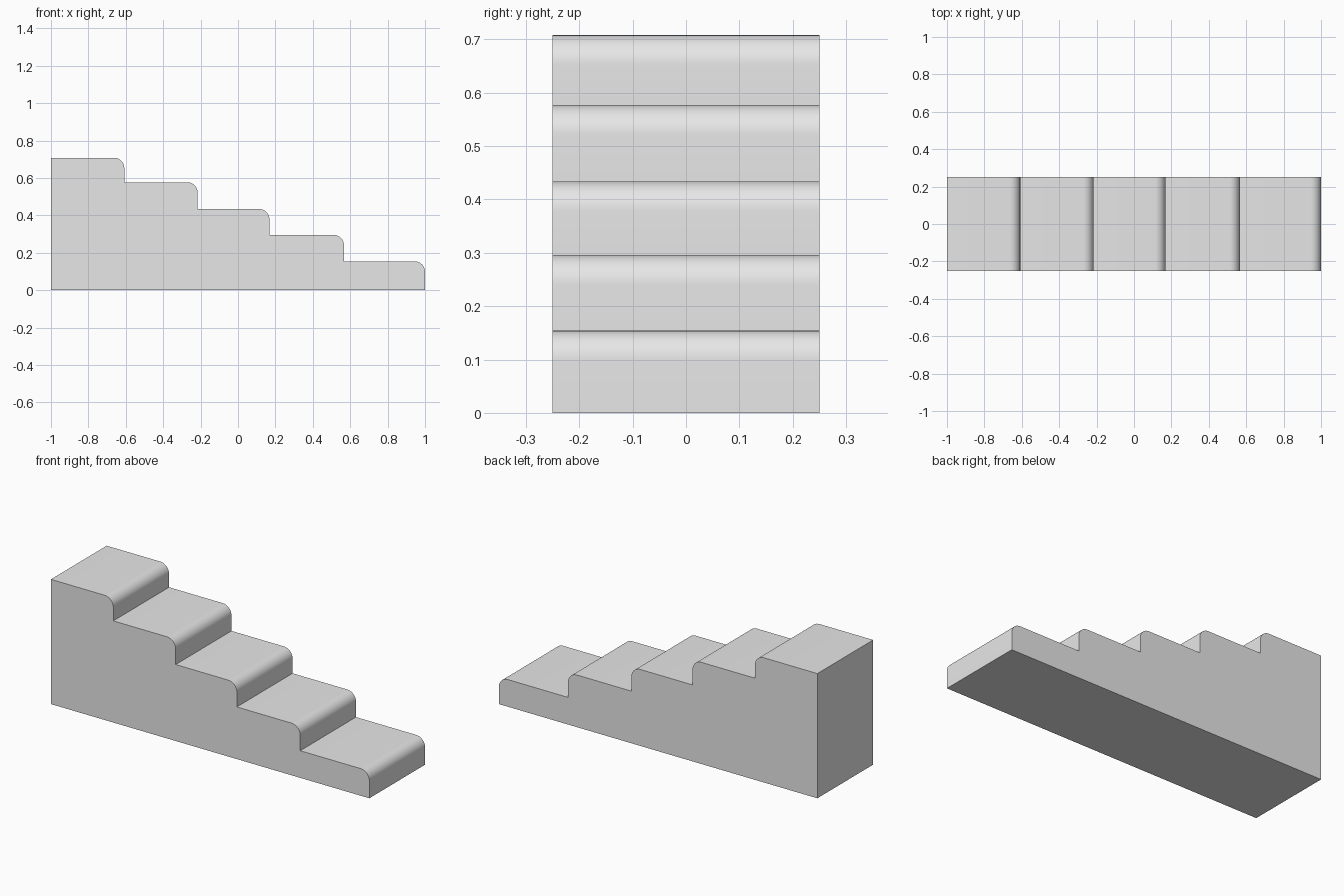
import bpy, bmesh, math

cube = bpy.data.objects.get("Cube")
if cube:
    bpy.data.objects.remove(cube, do_unlink=True)

HALF_WIDTH = 0.25
NOSE_RADIUS = 0.055
NOSE_SEGMENTS = 10
# Each step: front edge x, tread height z, from the lowest upward
STEPS = [(1.0, 0.154), (0.566, 0.296), (0.168, 0.434), (-0.216, 0.577), (-0.608, 0.708)]

# Plain grey finish
grey = bpy.data.materials.new("plain_grey")
grey.use_nodes = True
colour = (0.8, 0.8, 0.8, 1)
grey.diffuse_color = colour
grey.node_tree.nodes["Principled BSDF"].inputs["Base Color"].default_value = colour


def rounded_nose(x, z):
    """Quarter circle from the riser up to the tread."""
    cx, cz = x - NOSE_RADIUS, z - NOSE_RADIUS
    angles = [math.pi / 2 * i / NOSE_SEGMENTS for i in range(NOSE_SEGMENTS + 1)]
    return [(cx + NOSE_RADIUS * math.cos(a), cz + NOSE_RADIUS * math.sin(a)) for a in angles]


# Side profile of the stairs: base, then riser, nose and tread of each step
profile = [(-1, 0), (1, 0)]
for i, (x, z) in enumerate(STEPS):
    if i:
        profile.append((x, STEPS[i - 1][1]))
    profile += rounded_nose(x, z)
profile.append((-1, STEPS[-1][1]))

# Extrude the profile across the width
bm = bmesh.new()
side = bm.faces.new([bm.verts.new((x, -HALF_WIDTH, z)) for x, z in profile])
extruded = bmesh.ops.extrude_face_region(bm, geom=[side], use_keep_orig=True)
moved = [v for v in extruded["geom"] if isinstance(v, bmesh.types.BMVert)]
bmesh.ops.translate(bm, verts=moved, vec=(0, 2 * HALF_WIDTH, 0))
bmesh.ops.recalc_face_normals(bm, faces=bm.faces)

mesh = bpy.data.meshes.new("staircase")
bm.to_mesh(mesh)
bm.free()
mesh.materials.append(grey)
stairs = bpy.data.objects.new("staircase", mesh)
bpy.context.collection.objects.link(stairs)

# Smooth noses with crisp sides and corners
bpy.ops.object.select_all(action="DESELECT")
stairs.select_set(True)
bpy.context.view_layer.objects.active = stairs
bpy.ops.object.shade_smooth_by_angle(angle=math.radians(30))
